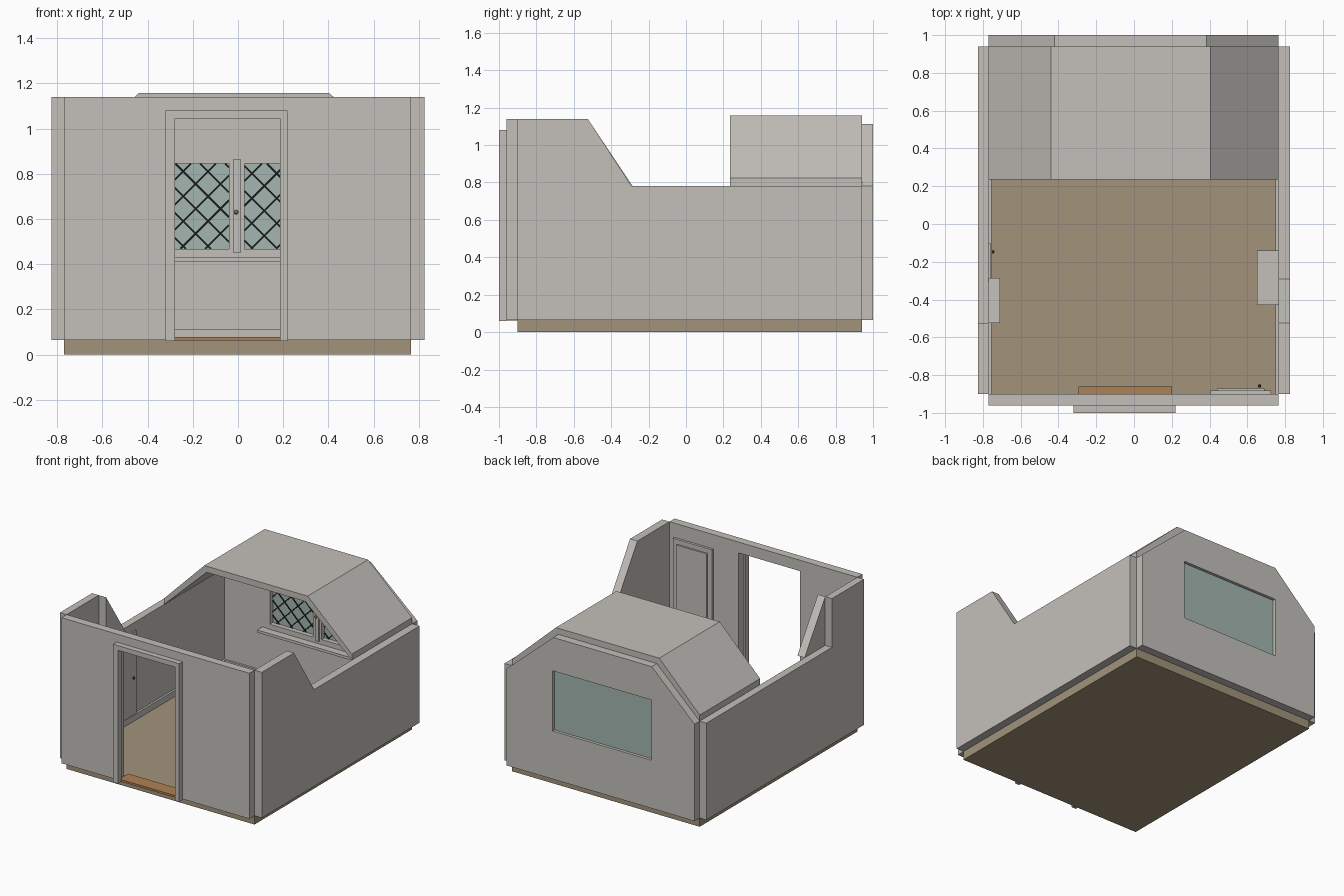
import bpy, bmesh, math
from mathutils import Vector

if "Cube" in bpy.data.objects:
    bpy.data.objects.remove(bpy.data.objects["Cube"])


def material(name, rgb):
    m = bpy.data.materials.new(name)
    m.diffuse_color = (*rgb, 1)
    m.use_nodes = True
    m.node_tree.nodes["Principled BSDF"].inputs["Base Color"].default_value = m.diffuse_color
    return m


PLASTER = material("warm grey plaster", (0.55, 0.53, 0.495))
FLOOR = material("tan floor", (0.36, 0.295, 0.20))
WOOD = material("orange wood", (0.43, 0.22, 0.09))
GLASS = material("pale green glass", (0.37, 0.47, 0.435))
LEAD = material("black lead", (0.01, 0.01, 0.01))
IRON = material("dark iron", (0.06, 0.055, 0.05))


def finish(name, bm, mat):
    bmesh.ops.recalc_face_normals(bm, faces=bm.faces)
    me = bpy.data.meshes.new(name)
    bm.to_mesh(me)
    bm.free()
    me.materials.append(mat)
    ob = bpy.data.objects.new(name, me)
    bpy.context.collection.objects.link(ob)
    return ob


def boxes(name, mat, *extents):
    """One object from boxes given as (x0, x1, y0, y1, z0, z1)."""
    bm = bmesh.new()
    for x0, x1, y0, y1, z0, z1 in extents:
        vs = bmesh.ops.create_cube(bm, size=1)["verts"]
        for v in vs:
            v.co = ((x0 + x1) / 2 + v.co.x * (x1 - x0),
                    (y0 + y1) / 2 + v.co.y * (y1 - y0),
                    (z0 + z1) / 2 + v.co.z * (z1 - z0))
    return finish(name, bm, mat)


def prism(name, mat, profile, axis, a, b):
    """Extrude a (u, z) profile along x or y from a to b."""
    bm = bmesh.new()
    vs = [bm.verts.new((a, u, z) if axis == "x" else (u, a, z)) for u, z in profile]
    face = bm.faces.new(vs)
    ext = bmesh.ops.extrude_face_region(bm, geom=[face])["geom"]
    d = Vector((b - a, 0, 0) if axis == "x" else (0, b - a, 0))
    bmesh.ops.translate(bm, vec=d, verts=[g for g in ext if isinstance(g, bmesh.types.BMVert)])
    return finish(name, bm, mat)


def knob(name, mat, pos, r):
    bm = bmesh.new()
    bmesh.ops.create_icosphere(bm, subdivisions=2, radius=r)
    bmesh.ops.translate(bm, vec=pos, verts=bm.verts)
    return finish(name, bm, mat)


Z0, LOW, TOP = 0.065, 0.78, 1.14
L, R = -0.77, 0.765

# Floor slab
boxes("floor", FLOOR, (L, R, -0.90, 0.94, 0, Z0))

# Front wall with doorway, door frame and threshold
prism("front_wall", PLASTER,
      [(L, Z0), (-0.30, Z0), (-0.30, 1.06), (0.20, 1.06), (0.20, Z0),
       (R, Z0), (R, TOP), (L, TOP)], "y", -0.96, -0.90)
prism("doorway_frame", PLASTER,
      [(-0.32, Z0 - 0.005), (-0.28, Z0 - 0.005), (-0.28, 1.045), (0.185, 1.045),
       (0.185, Z0 - 0.005), (0.22, Z0 - 0.005), (0.22, 1.08), (-0.32, 1.08)], "y", -1.0, -0.96)
boxes("threshold", WOOD, (-0.295, 0.20, -0.965, -0.86, Z0 - 0.003, 0.077))

# Side walls: sloped step on the right, upright step and inner gusset on the left
prism("right_wall", PLASTER,
      [(-0.90, Z0), (0.94, Z0), (0.94, LOW), (-0.29, LOW), (-0.525, TOP), (-0.90, TOP)],
      "x", R, 0.825)
prism("left_wall", PLASTER,
      [(-0.90, Z0), (0.94, Z0), (0.94, LOW), (-0.525, LOW), (-0.525, TOP), (-0.90, TOP)],
      "x", -0.825, L)
prism("left_gusset", PLASTER, [(-0.525, LOW), (-0.285, LOW), (-0.525, TOP)], "x", L, -0.71)

# Back wall with window hole
WX0, WX1, WZ0, WZ1 = -0.42, 0.39, 0.42, 0.865
back = prism("back_wall", PLASTER,
             [(L, Z0), (R, Z0), (R, LOW), (0.385, 1.112), (-0.42, 1.112), (L, LOW)],
             "y", 0.94, 1.0)
cutter = boxes("window_cutter", PLASTER, (WX0, WX1, 0.9, 1.05, WZ0, WZ1))
mod = back.modifiers.new("window_hole", "BOOLEAN")
mod.operation, mod.solver, mod.object = "DIFFERENCE", "EXACT", cutter
bpy.context.view_layer.objects.active = back
bpy.ops.object.modifier_apply(modifier=mod.name)
bpy.data.objects.remove(cutter)

# Half roof over the back of the room
prism("roof", PLASTER,
      [(L, LOW), (L, 0.825), (-0.44, 1.157), (0.405, 1.157), (R, 0.825), (R, LOW),
       (0.385, 1.112), (-0.42, 1.112)], "y", 0.235, 0.94)

# Window: glass, casement frames, sill and latch
boxes("window_glass", GLASS, (WX0, WX1, 0.97, 0.978, WZ0, WZ1))
boxes("window_sill", PLASTER, (WX0 - 0.04, WX1 + 0.04, 0.88, 0.945, 0.41, 0.43))
PZ0, PZ1 = 0.468, 0.845
panes = ((-0.395, -0.04), (0.028, 0.365))
boxes("window_frame", PLASTER,
      (WX0, WX1, 0.935, 0.97, PZ1, WZ1), (WX0, WX1, 0.935, 0.97, 0.43, PZ0),
      (WX0, panes[0][0], 0.935, 0.97, PZ0, PZ1), (panes[1][1], WX1, 0.935, 0.97, PZ0, PZ1),
      (panes[0][1], panes[1][0], 0.935, 0.97, PZ0, PZ1),
      (-0.02, 0.01, 0.925, 0.935, 0.45, WZ1))
knob("window_latch", WOOD, (-0.008, 0.918, 0.63), 0.01)

# Diagonal lead strips, clipped to each pane
bm = bmesh.new()
w, step = 0.004, 0.11
for x0, x1 in panes:
    h = PZ1 - PZ0
    for s in (1, -1):
        for i in range(-8, 9):
            c = i * step + 0.03
            # strip: x = base + c + s * t, z = PZ0 + t
            base = x0 if s == 1 else x1
            lo, hi = ((x0 - base - c), (x1 - base - c)) if s == 1 else \
                     ((base + c - x1), (base + c - x0))
            t0, t1 = max(0, lo), min(h, hi)
            if t1 - t0 < 0.01:
                continue
            p = Vector((base + c + s * t0, 0.966, PZ0 + t0))
            q = Vector((base + c + s * t1, 0.966, PZ0 + t1))
            n = Vector((-s, 0, 1)).normalized() * w
            a = [bm.verts.new(v) for v in (p - n, q - n, q + n, p + n)]
            f = bm.faces.new(a)
            e = bmesh.ops.extrude_face_region(bm, geom=[f])["geom"]
            bmesh.ops.translate(bm, vec=(0, 0.004, 0),
                                verts=[g for g in e if isinstance(g, bmesh.types.BMVert)])
finish("window_lead", bm, LEAD)

# Skirting boards
boxes("skirting", PLASTER,
      (L, L + 0.015, -0.90, 0.94, Z0, 0.11), (R - 0.015, R, -0.90, 0.94, Z0, 0.11),
      (L, R, 0.925, 0.94, Z0, 0.11))

# Cupboard door on the inside of the front wall
boxes("front_inner_door", PLASTER,
      (0.405, 0.725, -0.90, -0.882, Z0, 1.035), (0.44, 0.69, -0.882, -0.87, Z0, 1.0))
knob("front_inner_door_knob", IRON, (0.665, -0.857, 0.52), 0.009)

# Low door on the left wall
boxes("left_inner_door", PLASTER, (L, L + 0.011, -0.45, -0.10, Z0, 0.72))
knob("left_inner_door_knob", IRON, (-0.747, -0.147, 0.39), 0.009)

# Hearth block against the right wall
boxes("hearth_block", PLASTER, (0.65, R, -0.43, -0.14, Z0, 0.50))
